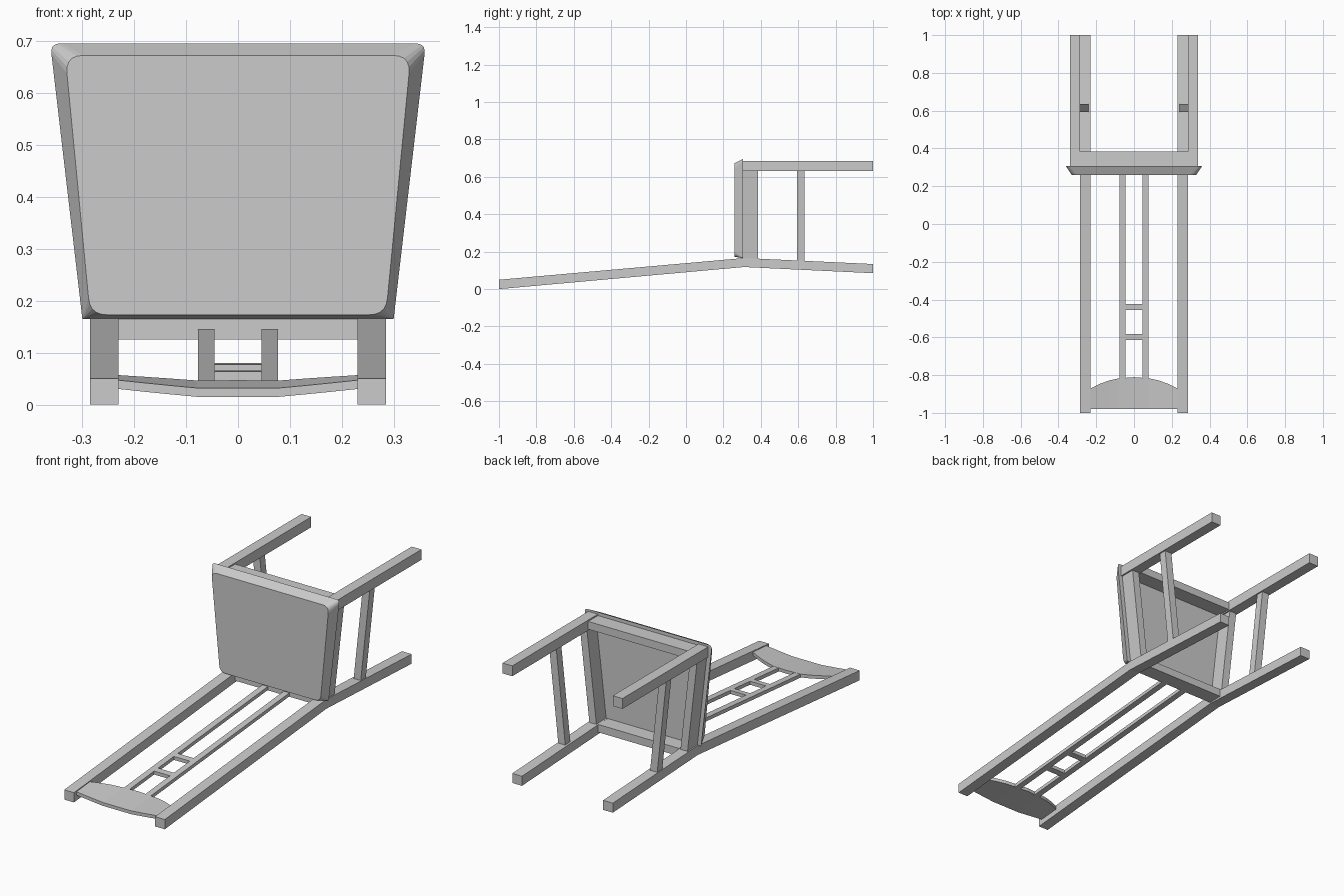
import bpy
from mathutils import Vector

if "Cube" in bpy.data.objects:
    bpy.data.objects.remove(bpy.data.objects["Cube"])

SLOPE = 0.0885  # lean of the chair back


def loft(name, rings):
    """Skin a list of equal-length rings and cap both ends."""
    n = len(rings[0])
    verts = [v for r in rings for v in r]
    faces = [tuple(range(n)), tuple(range(len(verts) - n, len(verts)))]
    for k in range(len(rings) - 1):
        a, b = k * n, (k + 1) * n
        faces += [(a + i, a + (i + 1) % n, b + (i + 1) % n, b + i) for i in range(n)]
    me = bpy.data.meshes.new(name)
    me.from_pydata(verts, [], faces)
    ob = bpy.data.objects.new(name, me)
    bpy.context.collection.objects.link(ob)
    import bmesh
    bm = bmesh.new()
    bm.from_mesh(me)
    bmesh.ops.recalc_face_normals(bm, faces=bm.faces)
    bm.to_mesh(me)
    bm.free()
    return ob


def rect_xz(y, x0, x1, z0, z1):
    return [(x0, y, z0), (x1, y, z0), (x1, y, z1), (x0, y, z1)]


def rect_xy(z, x0, x1, y0, y1):
    return [(x0, y0, z), (x1, y0, z), (x1, y1, z), (x0, y1, z)]


def mirrored(name, rings):
    ob = loft(name, rings)
    ob.modifiers.new("mirror", 'MIRROR')
    return ob


def rounded(y, corners, seg=5):
    """Outline in the xz plane; each corner is (x, z, radius)."""
    out = []
    for i, (x, z, r) in enumerate(corners):
        p = Vector((x, z))
        a = Vector(corners[i - 1][:2]) - p
        b = Vector(corners[(i + 1) % len(corners)][:2]) - p
        a, b = p + a.normalized() * r, p + b.normalized() * r
        for k in range(seg + 1):
            t = k / seg
            q = a * (1 - t) ** 2 + p * 2 * t * (1 - t) + b * t * t
            out.append((q.x, y, q.y))
    return out


# Seat: tapered slab with rounded corners
def seat_outline(y, xb, zb, rb, xt, zt, rt):
    return rounded(y, [(-xb, zb, rb), (xb, zb, rb), (xt, zt, rt), (-xt, zt, rt)])


loft("seat", [seat_outline(0.26, 0.285, 0.173, 0.032, 0.333, 0.673, 0.035),
              seat_outline(0.306, 0.30, 0.165, 0.002, 0.362, 0.696, 0.02)])

# Rear posts bend at the seat; front legs are straight
mirrored("back_post", [rect_xz(-1, 0.23, 0.285, 0.0, 0.05),
                       rect_xz(0.31, 0.23, 0.285, 0.118, 0.166),
                       rect_xz(1, 0.23, 0.285, 0.085, 0.134)])
mirrored("front_leg", [rect_xz(y, 0.285, 0.34, 0.632, 0.685) for y in (0.306, 1)])

# Aprons under the seat
loft("back_apron", [rect_xz(y, -0.23, 0.23, 0.125, 0.165) for y in (0.306, 0.385)])
loft("front_apron", [rect_xz(y, -0.285, 0.285, 0.638, 0.678) for y in (0.306, 0.385)])
mirrored("side_apron", [rect_xy(0.16, 0.238, 0.278, 0.306, 0.385),
                        rect_xy(0.632, 0.292, 0.332, 0.306, 0.385)])

# Side stretchers between front and rear legs
mirrored("side_stretcher", [rect_xy(0.145, 0.24, 0.28, 0.593, 0.634),
                            rect_xy(0.632, 0.292, 0.332, 0.593, 0.634)])


# Back slats and their cross bars
def slat_ring(y, x0, x1):
    top = 0.046 + SLOPE * (y + 0.81)
    return rect_xz(y, x0, x1, top - 0.018, top)


mirrored("back_slat", [slat_ring(y, 0.045, 0.077) for y in (-0.82, 0.306)])
for y in (-0.455, -0.615):
    loft("slat_cross_bar", [slat_ring(y, -0.045, 0.045), slat_ring(y + 0.032, -0.045, 0.045)])

# Top rail: bowed backwards, with an arched lower edge
half = [(0.23, 0.03, -0.87), (0.18, 0.0247, -0.846), (0.13, 0.0197, -0.828), (0.08, 0.015, -0.817)]
stations = [(-x, z, y) for x, z, y in half] + [(0, 0.015, -0.811)] + half[::-1]
rings = []
for x, z, y in stations:
    rise = SLOPE * (y + 0.98)
    rings.append([(x, -0.98, z), (x, y, z + rise), (x, y, z + rise + 0.017), (x, -0.98, z + 0.017)])
loft("top_rail", rings)
